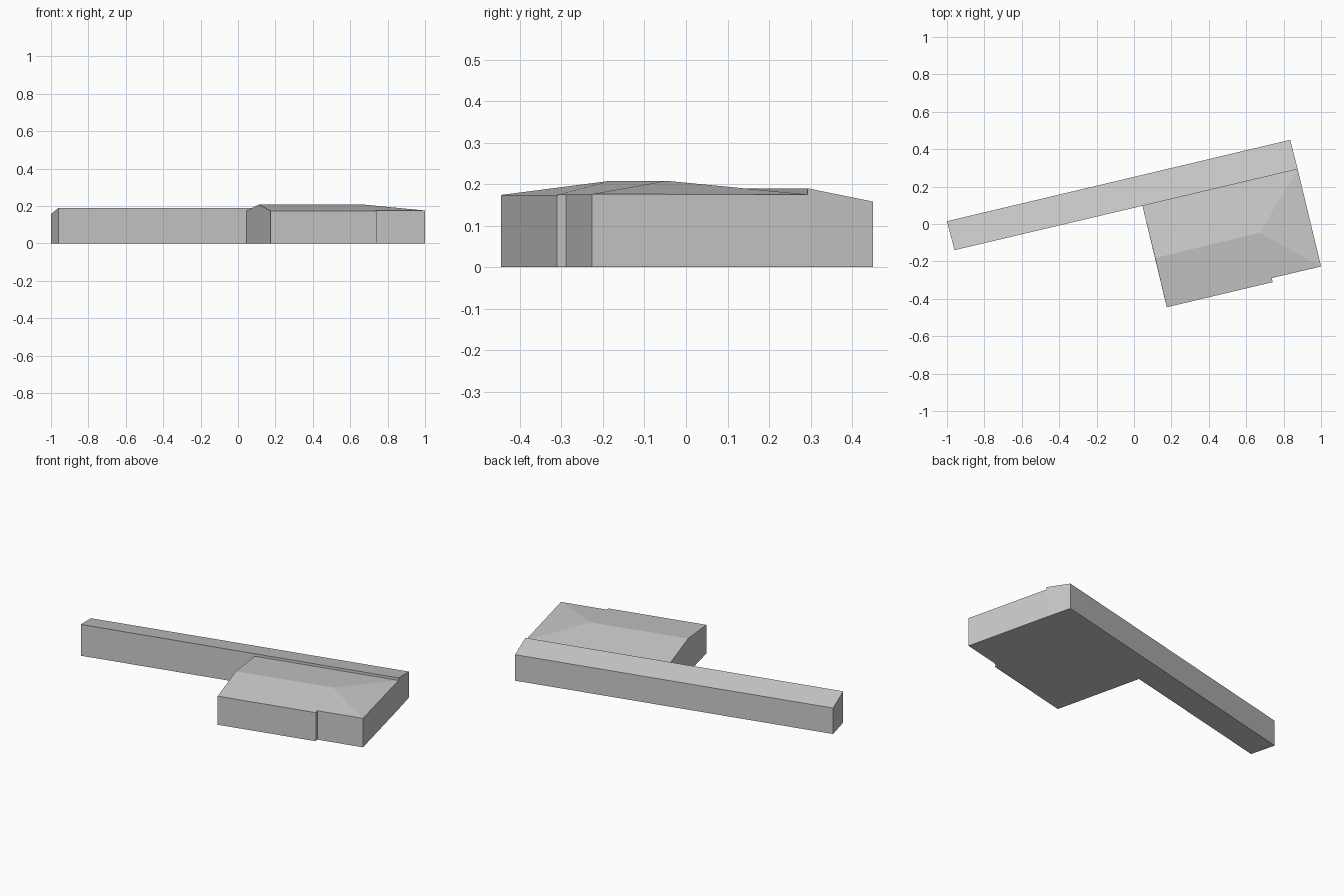
import bpy
import bmesh

cube = bpy.data.objects.get("Cube")
if cube:
    bpy.data.objects.remove(cube, do_unlink=True)

GREY = (0.6, 0.6, 0.6, 1.0)
mat = bpy.data.materials.new("light grey")
mat.use_nodes = True
mat.diffuse_color = GREY
mat.node_tree.nodes["Principled BSDF"].inputs["Base Color"].default_value = GREY


def building(name, eaves, ridge=(), roof=None, gable=None):
    """Extrude an outline (counter-clockwise x, y, eave height) and cap it with
    roof faces, which index the eave points followed by the ridge points."""
    bm = bmesh.new()
    base = [bm.verts.new((x, y, 0)) for x, y, z in eaves]
    top = [bm.verts.new(p) for p in (*eaves, *ridge)]
    n = len(eaves)
    bm.faces.new(base[::-1])
    for i in range(n):
        j = (i + 1) % n
        wall = [base[i], base[j], top[j]]
        if i == gable:
            wall.append(top[n])  # ridge start rises out of the gable wall
        bm.faces.new(wall + [top[i]])
    for face in roof or [range(n)]:
        bm.faces.new([top[i] for i in face])
    bmesh.ops.recalc_face_normals(bm, faces=bm.faces)
    mesh = bpy.data.meshes.new(name)
    bm.to_mesh(mesh)
    bm.free()
    mesh.materials.append(mat)
    obj = bpy.data.objects.new(name, mesh)
    bpy.context.collection.objects.link(obj)
    return obj


# Long narrow wing with a roof falling to the back
building("long_wing", [(-0.96, -0.14, 0.19), (0.875, 0.293, 0.19),
                       (0.835, 0.45, 0.158), (-1.0, 0.015, 0.158)])

# Main block: gable on the right, hip on the left, small step in the front wall
building("main_block",
         [(0.045, 0.098, 0.175), (0.175, -0.445, 0.174), (0.741, -0.311, 0.174),
          (0.736, -0.289, 0.176), (1.0, -0.227, 0.176), (0.875, 0.293, 0.175)],
         ridge=[(0.113, -0.182, 0.208), (0.67, -0.047, 0.208)],
         roof=[(1, 2, 3, 4, 7, 6), (4, 5, 7), (5, 0, 6, 7)],
         gable=0)
